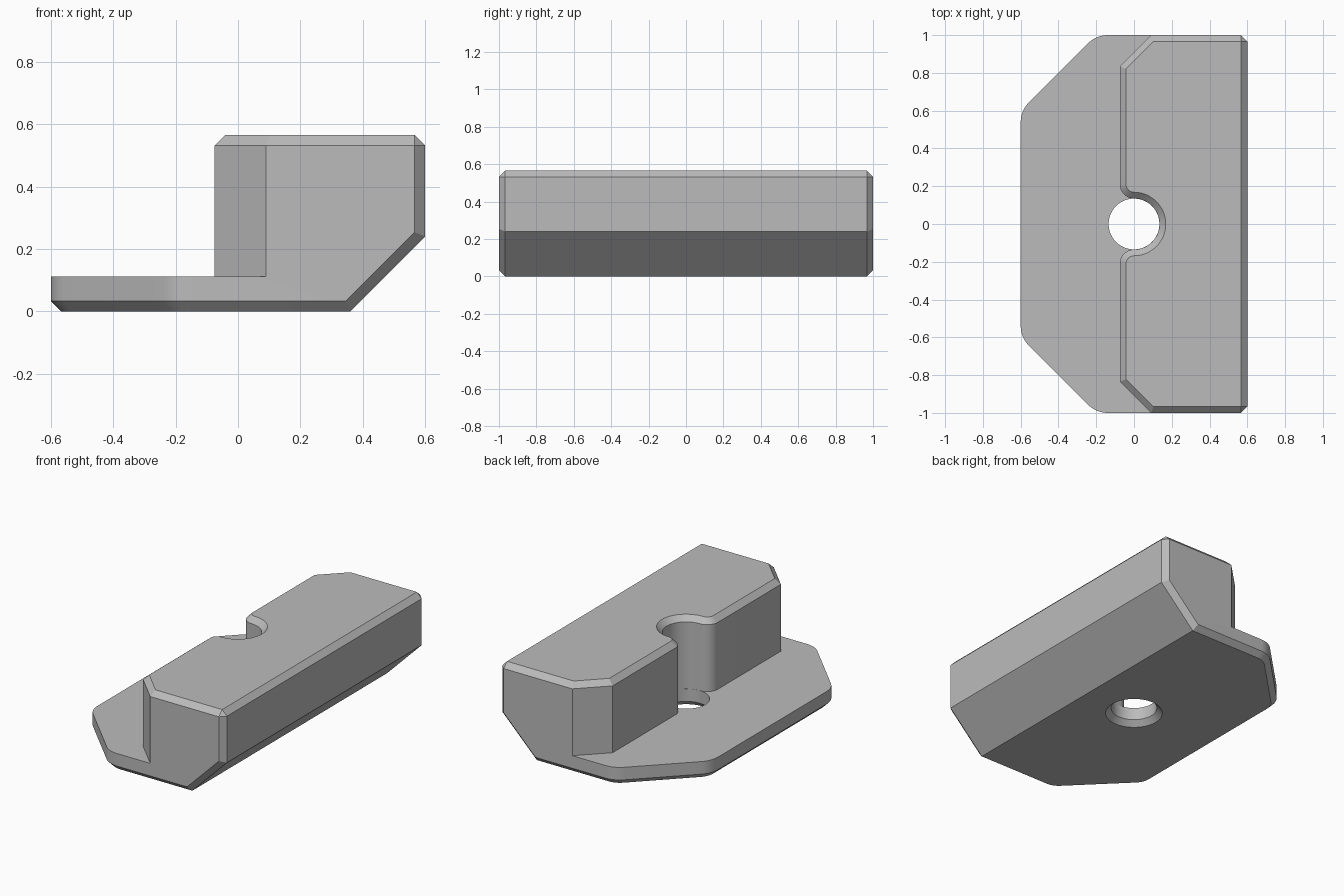
import bpy, bmesh
from math import cos, sin, radians, tan

cube = bpy.data.objects.get("Cube")
if cube:
    bpy.data.objects.remove(cube)

CHAMFER = 0.033
HEIGHT = 0.565
FLOOR = 0.112
BORE = 0.135

gray = bpy.data.materials.new("plain_gray")
gray.use_nodes = True
color = (0.5, 0.5, 0.5, 1)
gray.diffuse_color = color
gray.node_tree.nodes["Principled BSDF"].inputs["Base Color"].default_value = color


def arc(cx, cy, r, start, end, steps):
    angles = [radians(start + (end - start) * i / steps) for i in range(steps + 1)]
    return [(cx + r * cos(a), cy + r * sin(a)) for a in angles]


def mirrored(points):
    """Close a half outline (y >= 0) with its mirror image."""
    return points + [(x, -y) for x, y in reversed(points)]


def loft(name, rings):
    """Solid from a stack of matching point rings, capped at both ends."""
    bm = bmesh.new()
    layers = [[bm.verts.new(p) for p in ring] for ring in rings]
    for a, b in zip(layers, layers[1:]):
        for i in range(len(a)):
            j = (i + 1) % len(a)
            bm.faces.new((a[i], a[j], b[j], b[i]))
    bm.faces.new(layers[0])
    bm.faces.new(layers[-1])
    bmesh.ops.recalc_face_normals(bm, faces=bm.faces)
    mesh = bpy.data.meshes.new(name)
    bm.to_mesh(mesh)
    bm.free()
    mesh.materials.append(gray)
    obj = bpy.data.objects.new(name, mesh)
    bpy.context.collection.objects.link(obj)
    return obj


def upright(name, points, low, high):
    return loft(name, [[(x, y, z) for x, y in points] for z in (low, high)])


def combine(body, tool, operation):
    """Apply a boolean and discard the tool."""
    tool.hide_render = True
    mod = body.modifiers.new("cut", "BOOLEAN")
    mod.operation, mod.object, mod.solver = operation, tool, "EXACT"
    graph = bpy.context.evaluated_depsgraph_get()
    mesh = bpy.data.meshes.new_from_object(body.evaluated_get(graph))
    body.modifiers.clear()
    body.data = mesh
    bpy.data.objects.remove(tool)


# Plan outline with rounded, clipped corners on the low side
r = 0.06 / tan(radians(22.5))
plan = mirrored([(0.8, 1)] + arc(-0.14, 1 - r, r, 90, 135, 8)
                + arc(r - 0.6, 0.54, r, 135, 180, 8))
body = upright("clamp_body", plan, -0.2, 0.8)

# Side profile with the sloped underside
side = [(-0.8, 0), (0.36, 0), (0.6, 0.24), (0.6, HEIGHT), (-0.8, HEIGHT)]
profile = loft("side_profile", [[(x, y, z) for x, z in side] for y in (-1.2, 1.2)])
combine(body, profile, "INTERSECT")

# Step above the plate, including the round slot and its rounded mouth
step_plan = mirrored([(-0.8, 1.1), (0.19, 1.1), (-0.075, 0.835)]
                     + arc(0, BORE + 0.075, 0.075, 180, 270, 12)
                     + arc(0, 0, BORE, 90, 0, 12)[1:-1])
step_plan.insert(len(step_plan) // 2, (BORE, 0))
combine(body, upright("step_cutter", step_plan, FLOOR, 0.8), "DIFFERENCE")

# Chamfer the underside rim, the top rim and the tall end edges
bm = bmesh.new()
bm.from_mesh(body.data)
bmesh.ops.remove_doubles(bm, verts=bm.verts, dist=0.0001)
bmesh.ops.dissolve_limit(bm, angle_limit=radians(1), verts=bm.verts, edges=bm.edges)


def is_rim(edge):
    a, b = (v.co for v in edge.verts)
    if edge.calc_face_angle(0) < 0.02:
        return False
    far = min(a.x, b.x) > 0.35
    bottom = max(a.z, b.z) < 0.001 and not far
    top = min(a.z, b.z) > HEIGHT - 0.001
    end = far and abs(a.y) > 0.999 and abs(a.y - b.y) < 0.001
    return bottom or top or end


bmesh.ops.bevel(bm, geom=[e for e in bm.edges if is_rim(e)], offset=CHAMFER,
                offset_type="OFFSET", segments=1, profile=0.5,
                affect="EDGES", clamp_overlap=False, material=-1)
bmesh.ops.recalc_face_normals(bm, faces=bm.faces)
bm.to_mesh(body.data)
bm.free()

# Countersunk bolt hole through the plate
bore = BORE - 0.0005
levels = [(bore + 2 * CHAMFER, -CHAMFER), (bore, CHAMFER), (bore, 0.25)]
hole = loft("hole_cutter", [[(x, y, z) for x, y in arc(0, 0, radius, 0, 360, 48)[:-1]]
                            for radius, z in levels])
combine(body, hole, "DIFFERENCE")

bpy.context.view_layer.objects.active = body
body.select_set(True)
bpy.ops.object.shade_smooth_by_angle(angle=radians(25))
